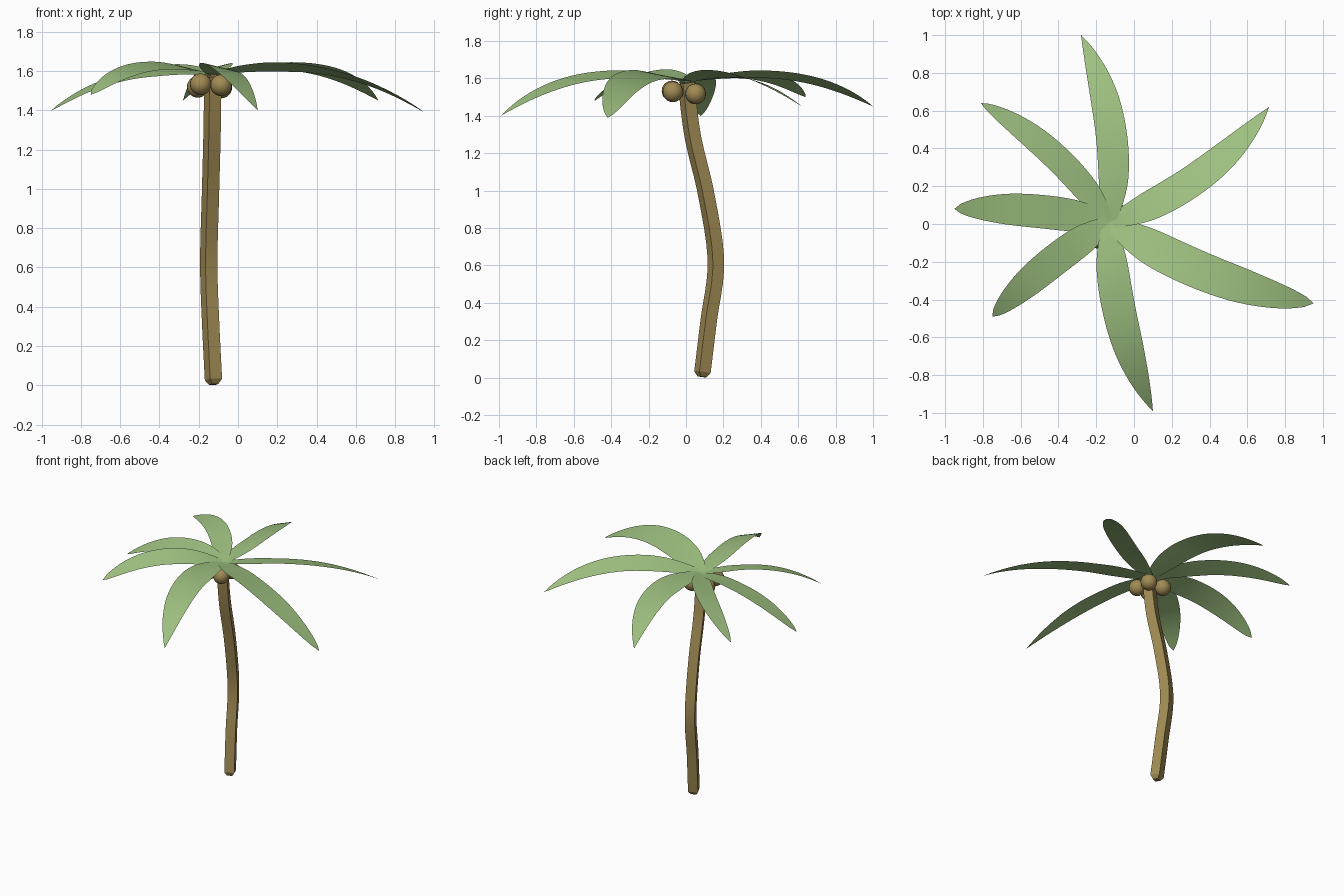
import bpy, bmesh, math
from mathutils import Vector

cube = bpy.data.objects.get("Cube")
if cube:
    bpy.data.objects.remove(cube, do_unlink=True)


def make_material(name, color):
    mat = bpy.data.materials.new(name)
    mat.use_nodes = True
    mat.diffuse_color = (*color, 1)
    mat.node_tree.nodes["Principled BSDF"].inputs["Base Color"].default_value = (*color, 1)
    return mat


leaf_green = make_material("leaf green", (0.355, 0.55, 0.225))
bark_brown = make_material("bark brown", (0.355, 0.257, 0.088))


def finish(bm, name, mat, angle):
    mesh = bpy.data.meshes.new(name)
    bm.to_mesh(mesh)
    bm.free()
    mesh.materials.append(mat)
    obj = bpy.data.objects.new(name, mesh)
    bpy.context.collection.objects.link(obj)
    bpy.ops.object.select_all(action='DESELECT')
    obj.select_set(True)
    bpy.context.view_layer.objects.active = obj
    bpy.ops.object.shade_smooth_by_angle(angle=math.radians(angle))
    return obj


def spline(points, t):
    """Smooth curve through evenly spaced points, t from 0 to 1."""
    s = t * (len(points) - 1)
    i = min(int(s), len(points) - 2)
    u = s - i
    b, c = points[i], points[i + 1]
    a = points[i - 1] if i > 0 else b * 2 - c
    d = points[i + 2] if i + 2 < len(points) else c * 2 - b
    return (b * 2 + (c - a) * u + (a * 2 - b * 5 + c * 4 - d) * u**2
            + (b * 3 - a - c * 3 + d) * u**3) / 2


# Trunk: a bent four-sided post with a blunt foot
SIDES, STEPS = 4, 24
path = [Vector(p) for p in ((-0.125, 0.088, 0.03), (-0.139, 0.122, 0.31),
                            (-0.149, 0.160, 0.62), (-0.14, 0.108, 0.98),
                            (-0.132, 0.036, 1.29), (-0.128, 0.0, 1.575))]
bm = bmesh.new()
rings = []


def add_ring(centre, tangent, radius):
    across = Vector((0, 1, 0)).cross(tangent).normalized()
    depth = tangent.cross(across)
    angles = [math.radians(250) + math.tau * k / SIDES for k in range(SIDES)]
    rings.append([bm.verts.new(centre + (across * math.cos(a) + depth * math.sin(a)) * radius)
                  for a in angles])


for i in range(STEPS + 1):
    t = i / STEPS
    tangent = (spline(path, min(t + 0.01, 1)) - spline(path, max(t - 0.01, 0))).normalized()
    centre = spline(path, t)
    if i == 0:
        add_ring(centre - tangent * 0.026, tangent, 0.025)
    add_ring(centre, tangent, 0.047)
for low, high in zip(rings, rings[1:]):
    for k in range(SIDES):
        n = (k + 1) % SIDES
        bm.faces.new((low[k], low[n], high[n], high[k]))
bm.faces.new(rings[0][::-1])
bm.faces.new(rings[-1])
finish(bm, "trunk", bark_brown, 30)

# Coconuts clustered around the trunk top
for i, spot in enumerate([(-0.19, -0.075, 1.533), (-0.086, -0.07, 1.528),
                          (-0.085, 0.052, 1.517), (-0.205, 0.05, 1.52)]):
    bm = bmesh.new()
    bmesh.ops.create_uvsphere(bm, u_segments=20, v_segments=12, radius=0.055)
    bmesh.ops.translate(bm, vec=spot, verts=bm.verts)
    finish(bm, f"coconut_{i + 1}", bark_brown, 60)

# Fronds: sickle-shaped, slightly banked blades, arching up and then drooping
ROOT = Vector((-0.13, 0.01, 1.585))
PROFILE = [0.3, 0.66, 0.92, 1.0, 1.02, 1.03, 1.03, 1.0, 0.97, 0.95]


def frond(name, tip, bow, width, rise, taper, steps=28, cols=4):
    chord = Vector(tip) - ROOT
    flat = Vector((chord.x, chord.y, 0))
    right = Vector((chord.y, -chord.x, 0)).normalized()

    def spine(t):
        arch = rise * t - (rise - chord.z) * max(t, 0)**2.5
        return ROOT + flat * t + right * (bow * 4 * t * (1 - t)) + Vector((0, 0, arch))

    bm = bmesh.new()
    rows = []
    for i in range(steps + 1):
        u = i / steps
        t = u * 1.03 - 0.03                  # blades start just past the centre
        along = spine(t + 0.01) - spine(t - 0.01)
        side = Vector((along.y, -along.x, 0)).normalized()
        side.z = 0.24 * min(1, 0.3 + 2 * u)  # right-hand edge rides higher
        half = spline(PROFILE, u) * (1.001 - u**5)**taper * width / 2
        rows.append([bm.verts.new(spine(t) + side * half * (2 * j / cols - 1))
                     for j in range(cols + 1)])
    for near, far in zip(rows, rows[1:]):
        for j in range(cols):
            bm.faces.new((near[j], near[j + 1], far[j + 1], far[j]))
    finish(bm, name, leaf_green, 60)


# Tip position, sideways bow, width, initial rise and tip taper of each blade
for i, blade in enumerate([
        ((-0.28, 1.0, 1.45), 0.08, 0.165, 0.17, 1.0),
        ((0.715, 0.62, 1.45), 0.08, 0.165, 0.18, 1.0),
        ((0.95, -0.42, 1.39), 0.06, 0.2, 0.18, 0.7),
        ((0.10, -0.99, 1.40), 0.055, 0.175, 0.18, 1.0),
        ((-0.75, -0.49, 1.48), 0.025, 0.165, 0.18, 0.7),
        ((-0.95, 0.08, 1.40), 0.025, 0.175, 0.08, 0.7),
        ((-0.81, 0.64, 1.50), 0.06, 0.14, 0.14, 0.8)]):
    frond(f"frond_{i + 1}", *blade)
